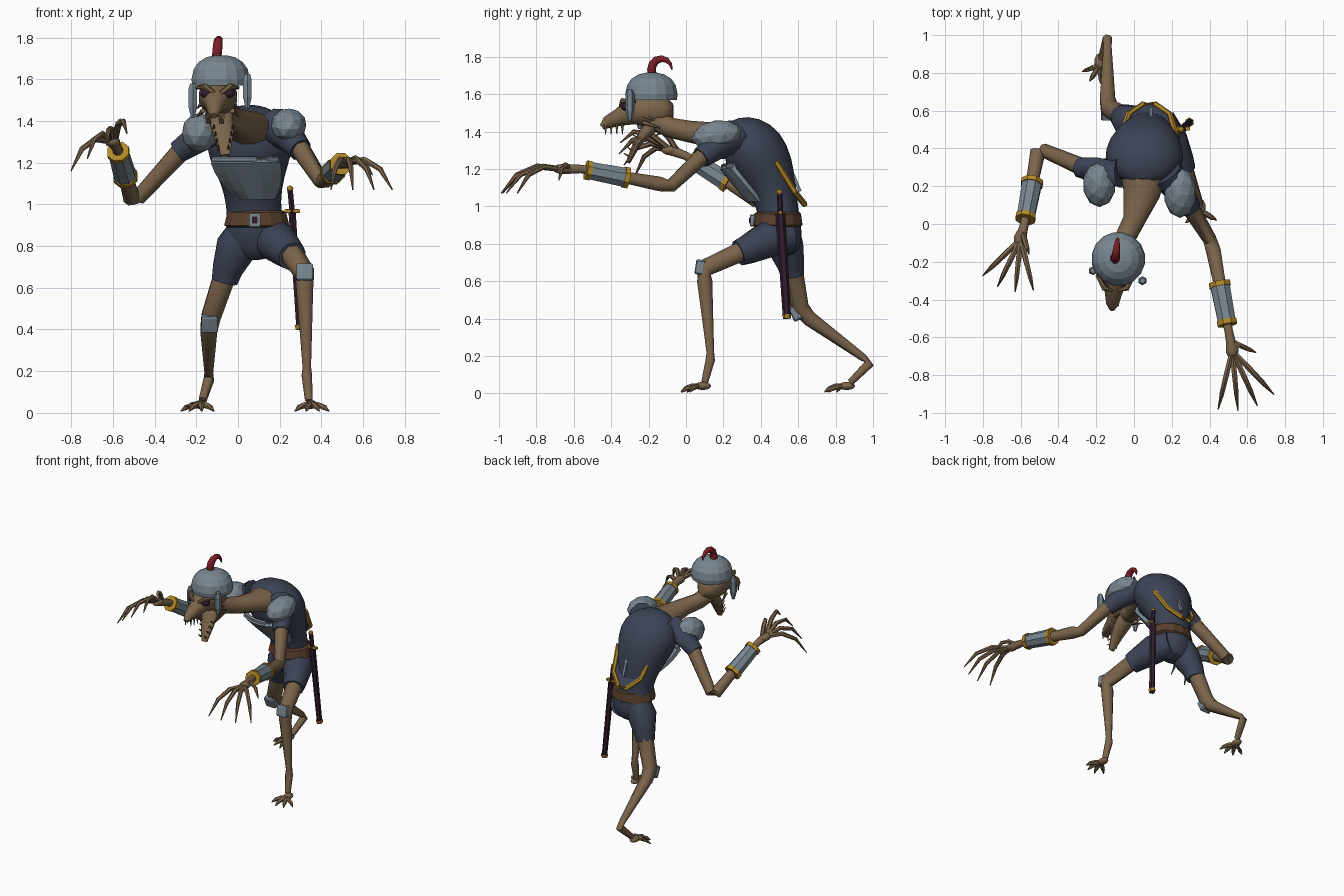
import bpy
import bmesh
import math
from mathutils import Vector, Matrix

default_cube = bpy.data.objects.get("Cube")
if default_cube:
    bpy.data.objects.remove(default_cube)


def make_material(name, colour):
    material = bpy.data.materials.new(name)
    material.use_nodes = True
    material.diffuse_color = (*colour, 1)
    material.node_tree.nodes["Principled BSDF"].inputs["Base Color"].default_value = (*colour, 1)
    return material


skin = make_material("brown skin", (.2, .13, .07))
metal = make_material("blue grey metal", (.19, .24, .28))
cloth = make_material("navy cloth", (.046, .056, .092))
gold = make_material("gold trim", (.45, .25, .02))
leather = make_material("belt leather", (.1, .05, .026))
purple = make_material("dark purple", (.03, .012, .028))
red = make_material("red plume", (.2, .012, .02))


def finish(bm, name, material, smooth=True):
    """Turn a bmesh into a named, coloured object."""
    bmesh.ops.recalc_face_normals(bm, faces=bm.faces)
    mesh = bpy.data.meshes.new(name)
    bm.to_mesh(mesh)
    bm.free()
    obj = bpy.data.objects.new(name, mesh)
    bpy.context.collection.objects.link(obj)
    mesh.materials.append(material)
    if smooth:
        bpy.ops.object.select_all(action="DESELECT")
        obj.select_set(True)
        bpy.context.view_layer.objects.active = obj
        bpy.ops.object.shade_smooth_by_angle(angle=math.radians(50))
    return obj


def tube(name, material, points, radii, sides=8, smooth=True):
    """Closed tube; radii is one number, or a number or (width, depth) pair per point."""
    points = [Vector(p) for p in points]
    if not isinstance(radii, list):
        radii = [radii] * len(points)
    bm = bmesh.new()
    rings = []
    for i, (point, radius) in enumerate(zip(points, radii)):
        along = (points[min(i + 1, len(points) - 1)] - points[max(i - 1, 0)]).normalized()
        reference = Vector((1, 0, 0)) if abs(along.x) < .9 else Vector((0, 1, 0))
        side = (reference - along * reference.dot(along)).normalized()
        other = along.cross(side)
        wide, deep = radius if isinstance(radius, tuple) else (radius, radius)
        ring = []
        for k in range(sides):
            turn = math.tau * (k + .5) / sides
            ring.append(bm.verts.new(point + side * wide * math.cos(turn) + other * deep * math.sin(turn)))
        rings.append(ring)
    for low, high in zip(rings, rings[1:]):
        for k in range(sides):
            n = (k + 1) % sides
            bm.faces.new((low[k], low[n], high[n], high[k]))
    bm.faces.new(rings[0])
    bm.faces.new(rings[-1])
    return finish(bm, name, material, smooth)


def solid(name, material, centre, size, shape="ball", tilt=0):
    """Scaled faceted ball, smooth ball or bevelled box."""
    bm = bmesh.new()
    if shape == "box":
        bmesh.ops.create_cube(bm, size=1)
        bmesh.ops.bevel(bm, geom=bm.edges[:], offset=.1, segments=1, affect="EDGES")
    else:
        bmesh.ops.create_icosphere(bm, subdivisions=2, radius=1)
    turn = Matrix.Rotation(tilt, 4, "X")
    bm.transform(Matrix.Translation(centre) @ turn @ Matrix.Diagonal((*size, 1)))
    return finish(bm, name, material, shape == "smooth ball")


def claw(name, base, tip, lift):
    """One bent finger or toe ending in a point."""
    base, tip, rise = Vector(base), Vector(tip), Vector((0, 0, lift))
    path = [base, base.lerp(tip, .4) + rise, base.lerp(tip, .74) + rise, tip]
    tube(name, skin, path, [.015, .016, .013, .003], 6)


def claw_fan(name, base, heading, spread, reach, drop, lift, twist=0):
    """Four claws fanned around a heading, in degrees from the front."""
    for n in range(4):
        step = n - 1.5
        angle = math.radians(heading + step * spread)
        offset = Vector((reach * math.sin(angle), -reach * math.cos(angle), twist * step - drop))
        claw(f"{name}_{n}", base, Vector(base) + offset, lift)


# Torso: rows of (y, z, half width, half depth), leaning slightly to one side
spine = [(.53, .73, .07, .06), (.52, .8, .15, .11), (.5, .9, .14, .115), (.49, 1, .13, .11), (.46, 1.12, .155, .135),
         (.4, 1.25, .21, .175), (.33, 1.34, .215, .17), (.27, 1.4, .16, .11), (.21, 1.42, .07, .04)]
torso = tube("torso", cloth, [(.14 - .065 * z, y, z) for y, z, wide, deep in spine],
             [(wide, deep) for y, z, wide, deep in spine], 16)
torso.modifiers.new("soft", "SUBSURF").render_levels = 1
tube("neck", skin, [(.05, .28, 1.36), (.04, .16, 1.38), (0, .02, 1.4), (-.05, -.08, 1.42), (-.08, -.16, 1.46)],
     [(.13, .095), (.1, .07), .06, .055, .06], 12)
tube("belt", leather, [(.09, .49, z) for z in (.89, .9, .96, .97)],
     [(.14, .12), (.16, .133), (.145, .125), (.13, .115)], 14, False)
solid("buckle", metal, (.08, .355, .925), (.055, .025, .065), "box")
solid("buckle_centre", purple, (.08, .341, .925), (.026, .006, .032), "box")

# Curved chest plate with a raised top rim and a small clasp
bm = bmesh.new()
rows = []
for t in range(5):
    half = .155 - .005 * t * t
    rows.append([bm.verts.new((.035 + .013 * t + half * u / 3, .2 + .036 * t + .06 * (u / 3) ** 2, 1.215 - .044 * t))
                 for u in range(-3, 4)])
for upper, lower in zip(rows, rows[1:]):
    for k in range(6):
        bm.faces.new((upper[k], upper[k + 1], lower[k + 1], lower[k]))
rim = [vert.co.copy() for vert in rows[0]]
plate = finish(bm, "chest_plate", metal, False)
plate.modifiers.new("thickness", "SOLIDIFY").thickness = .025
tube("chest_plate_rim", metal, rim, .014, 6, False)
tube("chest_plate_clasp", leather, [(0, .285, 1.115), (.045, .28, 1.1), (.09, .285, 1.115)],
     [.006, .012, .006], 6, False)

# Pointed back panel with gold edging, mirrored about its centre line
half_edge = [(.14, .48, 1.24), (.11, .58, 1.08), (.03, .635, 1.01)]
edge = [(.08 + x, y, z) for x, y, z in half_edge] + [(.08 - x, y, z) for x, y, z in reversed(half_edge)]
bm = bmesh.new()
outline = [bm.verts.new(p) for p in edge]
bm.faces.new((outline[0], outline[1], outline[4], outline[5]))
bm.faces.new(outline[1:5])
panel = finish(bm, "back_panel", cloth, False)
panel.modifiers.new("thickness", "SOLIDIFY").thickness = .015
tube("back_panel_edging", gold, edge, .016, 6, False)
tube("back_panel_stripe", metal, [(.09, .56, 1.2), (.09, .61, 1.08)], .012, 4, False)


# Legs from hip to ankle, with shorts, knee pads and clawed feet
def leg(side, points, foot, heading):
    tube(side + "_leg", skin, points, [.058, .05, .044, .022, .027, .02])
    solid(side + "_foot", skin, foot, (.03, .045, .022), "smooth ball")
    claw_fan(side + "_toe", Vector(foot) - Vector((0, .02, 0)), heading, 37, .1, .032, .01)


leg("left", [(.25, .32, .77), (.32, .1, .67), (.32, .1, .6), (.33, .13, .22), (.33, .13, .18), (.34, .1, .06)],
    (.35, .09, .04), 5)
leg("right", [(-.06, .57, .67), (-.13, .61, .46), (-.14, .66, .4), (-.14, .95, .19), (-.14, .98, .16),
              (-.17, .88, .06)], (-.18, .86, .04), -15)
tube("left_shorts", cloth, [(.13, .55, .84), (.19, .43, .82), (.24, .33, .77), (.26, .28, .75)],
     [.09, .1, .08, .07], 12)
tube("right_shorts", cloth, [(.03, .52, .86), (-.01, .53, .79), (-.05, .56, .69), (-.065, .57, .63)],
     [.09, .1, .075, .064], 12)
solid("left_knee_pad", metal, (.32, .075, .675), (.08, .05, .08), "box", -.15)
solid("right_knee_pad", metal, (-.135, .585, .43), (.08, .05, .085), "box", .45)


# Arms from sleeve to palm, each with an octagonal bracer held by gold rings
def arm(side, points):
    tube(side + "_arm", skin, points, [.048, .037, .042, .024, .03])
    elbow, wrist, palm = [Vector(p) for p in points[2:]]
    start, end = elbow.lerp(wrist, .43), elbow.lerp(wrist, .91)
    tube(side + "_bracer", metal, [start, end], [.056, .05], 8, False)
    step = (end - start).normalized() * .013
    for label, place, size in (("upper", start, .061), ("lower", end, .056)):
        tube(f"{side}_{label}_cuff_ring", gold, [place - step, place + step], size, 8, False)
    solid(side + "_palm", skin, palm, (.036, .053, .027), "smooth ball")


arm("left", [(.29, .1, 1.28), (.4, -.08, 1.11), (.42, -.14, 1.12), (.5, -.56, 1.2), (.52, -.66, 1.2)])
arm("right", [(-.27, .3, 1.26), (-.48, .39, 1.03), (-.51, .38, 1.03), (-.58, 0, 1.27), (-.6, -.08, 1.3)])
claw_fan("left_finger", (.52, -.67, 1.2), 15, 19, .32, .13, .065)
claw_fan("right_finger", (-.6, -.08, 1.3), -16, 20, .28, .05, .07, .06)
claw("left_thumb", (.51, -.62, 1.2), (.645, -.68, 1.14), .045)
claw("right_thumb", (-.59, -.05, 1.3), (-.555, -.16, 1.38), .04)
tube("left_sleeve", cloth, [(.17, .27, 1.38), (.25, .16, 1.32), (.3, .08, 1.26)], [.09, .072, .057], 10)
tube("right_sleeve", cloth, [(-.07, .28, 1.37), (-.19, .28, 1.32), (-.29, .3, 1.25)], [.09, .072, .054], 10)
solid("left_shoulder_guard", metal, (.243, .165, 1.38), (.087, .135, .08), tilt=.15)
solid("right_shoulder_guard", metal, (-.183, .21, 1.345), (.088, .122, .094), tilt=.15)

# Skull, open jaws and teeth
profile = [(-.07, 1.51, .04), (-.11, 1.51, .077), (-.2, 1.515, .095), (-.29, 1.51, .075), (-.36, 1.475, .048),
           (-.42, 1.45, .035), (-.45, 1.425, .016)]
tube("skull_and_snout", skin, [(.08 * y - .08, y, z) for y, z, size in profile], [size for y, z, size in profile], 12)
tube("lower_jaw", skin, [(-.085, -.16, 1.46), (-.08, -.21, 1.4), (-.07, -.26, 1.34), (-.06, -.31, 1.235)],
     [(.065, .045), (.06, .035), (.052, .022), (.022, .012)], 10)
for side in (-1, 1):
    middle = -.098
    solid("eye", purple, (middle + side * .052, -.318, 1.533), (.032, .03, .024), "smooth ball")
    tube("brow", skin, [(middle + side * .015, -.35, 1.535), (middle + side * .06, -.34, 1.565),
                        (middle + side * .1, -.27, 1.56)], [.01, .016, .008], 6)
    for low in range(2):
        root = Vector((middle + side * .07, -.23, 1.49 - low * .04))
        tube("cheek_spike", skin, [root, root + Vector((side * .03, .06 + low * .03, -.03))], [.014, .003], 5)
    for n in range(4):
        upper = Vector((-.11 + side * (.04 - .006 * n), -.34 - .03 * n, 1.44))
        tube("upper_tooth", skin, [upper, upper - Vector((0, 0, .055))], [.009, .002], 5)
        lower = Vector((-.07 + side * (.045 - .007 * n), -.25 - .016 * n, 1.36 - .033 * n))
        tube("lower_tooth", skin, [lower, lower + Vector((0, -.035, .025))], [.008, .002], 5)

# Rounded helmet with hanging cheek guards and a curled plume
dome = [math.radians(angle) for angle in (-15, 0, 25, 45, 65, 82)]
tube("helmet", metal, [(-.083, -.185, 1.6 + .116 * math.sin(a)) for a in dome],
     [.143 * math.cos(a) ** .8 for a in dome], 16, False)
for name, spot in (("right_cheek_guard", (-.217, -.247, 1.5)), ("left_cheek_guard", (.045, -.3, 1.545))):
    tube(name, metal, [Vector(spot) + Vector((0, 0, rise)) for rise in (.08, .05, -.03, -.085)],
         [.015, .024, .024, .01], 6, False)
curl = [math.pi * k / 6 for k in range(-1, 7)]
tube("plume", red, [(-.1 + .005 * a, -.13 - .055 * math.cos(a), 1.73 + .06 * math.sin(a)) for a in curl],
     [.025 - .0022 * a * a for a in curl])

# Sheathed sword at the left hip
mouth, point = Vector((.26, .505, .96)), Vector((.295, .54, .4))
tube("scabbard", purple, [mouth, point], [(.02, .026), (.017, .022)], 6, False)
tube("sword_tip", gold, [point.lerp(mouth, .04), point], [.025, .02], 6, False)
tube("sword_grip", purple, [mouth, (.25, .5, 1.07)], .015, 6, False)
solid("sword_pommel", gold, (.25, .5, 1.075), (.016, .016, .016))
solid("sword_guard", gold, (.26, .505, .968), (.075, .022, .018), "box")
